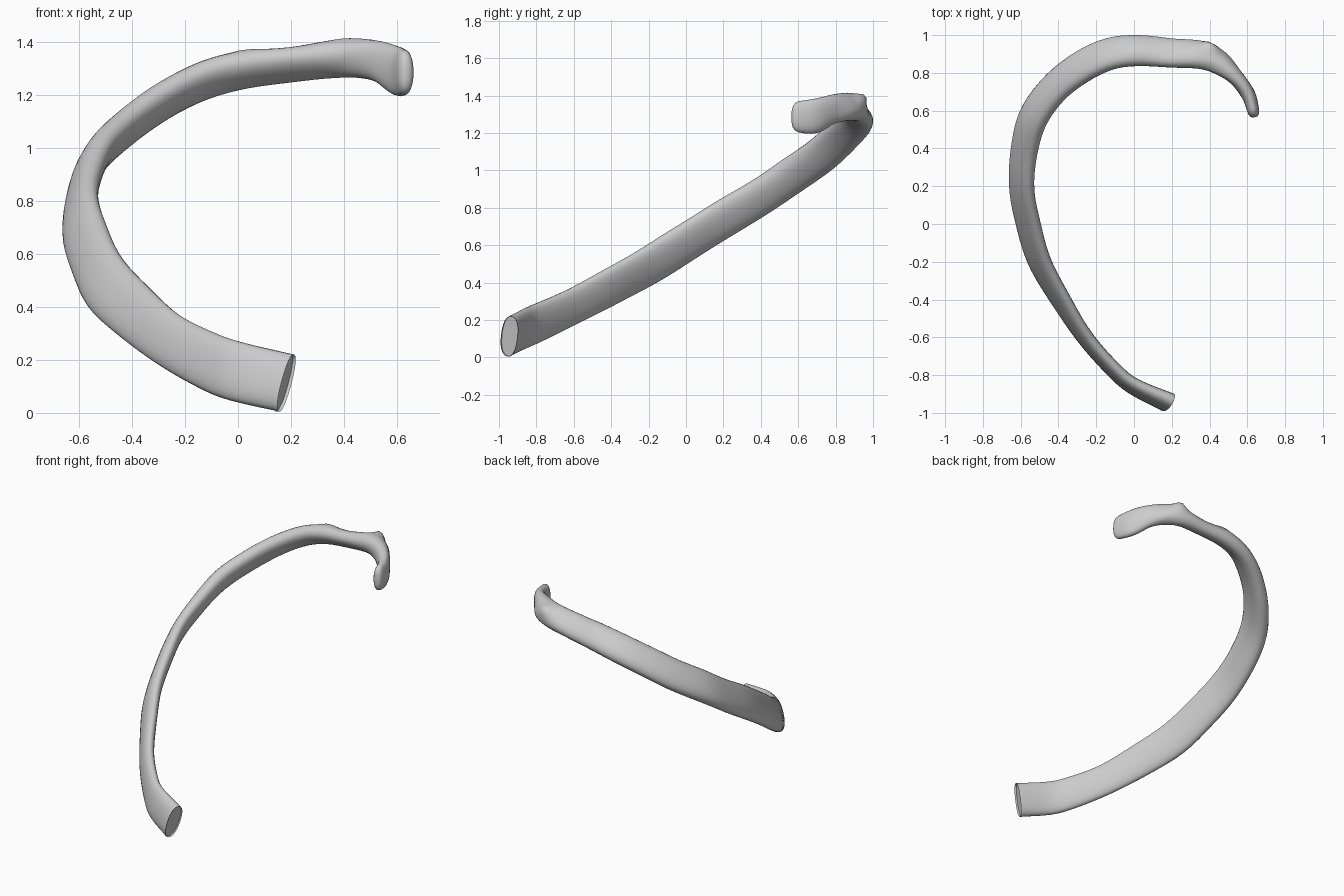
import bpy, bmesh
from math import sin, cos, pi, radians, exp
from mathutils import Vector

if "Cube" in bpy.data.objects:
    bpy.data.objects.remove(bpy.data.objects["Cube"])

# Stations along the rib, front end to head:
# centre x, y, z, half height, half thickness, tilt of the section (degrees)
STATIONS = [
    (.183, -.945, .113, .112, .048, 12), (.00, -.86, .155, .112, .040, 10),
    (-.11, -.77, .195, .108, .038, 10), (-.26, -.60, .275, .103, .038, 12),
    (-.39, -.40, .38, .110, .040, 18), (-.50, -.20, .49, .115, .043, 22),
    (-.56, 0, .615, .113, .045, 25), (-.595, .20, .74, .110, .045, 27),
    (-.58, .40, .86, .105, .050, 32), (-.53, .57, .975, .103, .055, 38),
    (-.42, .72, 1.08, .100, .055, 42), (-.28, .83, 1.18, .098, .055, 48),
    (-.13, .90, 1.255, .095, .055, 52), (.02, .918, 1.295, .090, .055, 55),
    (.20, .905, 1.315, .085, .050, 55), (.35, .895, 1.335, .080, .058, 50),
    (.45, .855, 1.34, .076, .058, 25), (.54, .775, 1.325, .078, .042, 0),
    (.605, .685, 1.29, .092, .038, 0), (.63, .605, 1.287, .084, .032, 0),
]
SIDES, STEPS = 24, 4


def catmull(p, i, t):
    """Smoothly interpolated station between p[i] and p[i + 1]."""
    a, b = p[max(i - 1, 0)], p[i]
    c, d = p[i + 1], p[min(i + 2, len(p) - 1)]
    return [.5 * (2 * q + (r - o) * t + (2 * o - 5 * q + 4 * r - s) * t * t
                  + (3 * q - o - 3 * r + s) * t ** 3) for o, q, r, s in zip(a, b, c, d)]


def power(v, e):
    return (abs(v) ** e) * (1 if v >= 0 else -1)


path = [catmull(STATIONS, i, k / STEPS) for i in range(len(STATIONS) - 1) for k in range(STEPS)]
path.append(list(STATIONS[-1]))

bm = bmesh.new()


def add_ring(centre, tangent, a, b, tilt):
    """Flattened oval section square to the path."""
    inward = tangent.cross(Vector((0, 0, 1))).normalized()
    up = inward.cross(tangent)
    s, c = sin(radians(tilt)), cos(radians(tilt))
    tall, thin = inward * s + up * c, inward * c - up * s
    ring = []
    for j in range(SIDES):
        ang = 2 * pi * j / SIDES
        ring.append(bm.verts.new(centre + tall * a * power(cos(ang), .88)
                                 + thin * b * power(sin(ang), .88)))
    return ring


# Shaft and neck
rings = []
for i, st in enumerate(path):
    before, after = path[max(i - 1, 0)], path[min(i + 1, len(path) - 1)]
    tangent = (Vector(after[:3]) - Vector(before[:3])).normalized()
    rings.append(add_ring(Vector(st[:3]), tangent, *st[3:]))

# Rounded head
for step, scale in ((.02, .9), (.033, .7), (.04, .4)):
    rings.append(add_ring(Vector(st[:3]) + tangent * step, tangent, st[3] * scale, st[4] * scale, st[5]))

for r0, r1 in zip(rings, rings[1:]):
    for j in range(SIDES):
        k = (j + 1) % SIDES
        bm.faces.new((r0[j], r0[k], r1[k], r1[j]))
bm.faces.new(rings[-1])

# Slightly hollow cut end at the front
front = bm.faces.new(rings[0][::-1])
inner = bmesh.ops.inset_region(bm, faces=[front], thickness=.012)
bmesh.ops.translate(bm, verts=front.verts, vec=(-.012, .005, 0))

# Tubercle and small crest: local bumps on the upper back
for spot, push, radius in (((.405, .95, 1.385), (.0, .03, .04), .045),
                           ((.03, .93, 1.35), (0, 0, .012), .05)):
    for v in bm.verts:
        v.co += Vector(push) * exp(-((v.co - Vector(spot)).length / radius) ** 2)

bmesh.ops.recalc_face_normals(bm, faces=bm.faces)
mesh = bpy.data.meshes.new("rib_bone")
bm.to_mesh(mesh)
bm.free()
rib = bpy.data.objects.new("rib_bone", mesh)
bpy.context.collection.objects.link(rib)
bpy.context.view_layer.objects.active = rib
rib.select_set(True)
bpy.ops.object.shade_smooth_by_angle(angle=radians(45))
